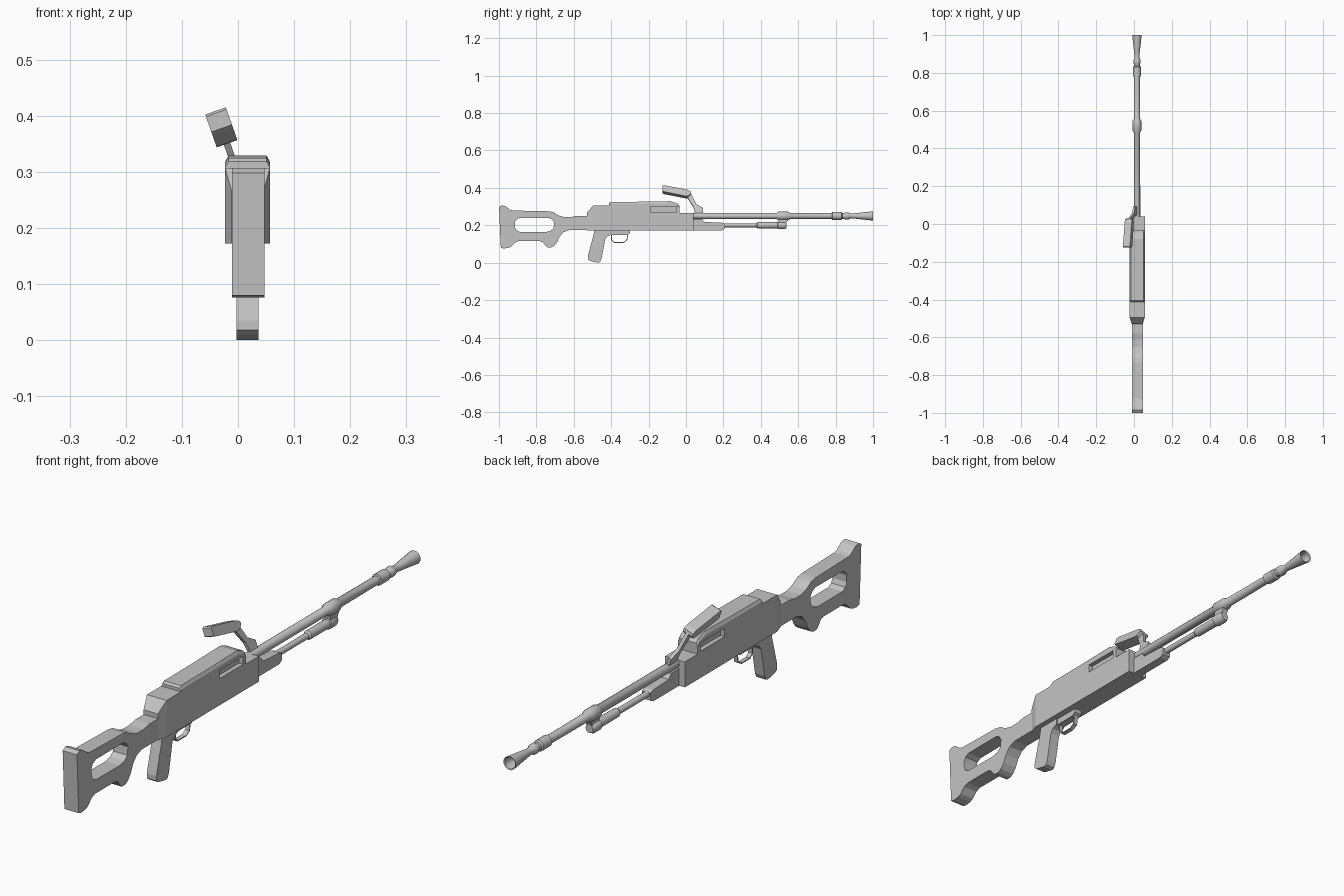
import bpy, bmesh, math
from mathutils import Matrix, Vector

if "Cube" in bpy.data.objects:
    bpy.data.objects.remove(bpy.data.objects["Cube"])

CX = 0.017  # centre plane of the body

metal = bpy.data.materials.new("plain_grey")
metal.diffuse_color = (0.55, 0.55, 0.55, 1)
metal.use_nodes = True
metal.node_tree.nodes["Principled BSDF"].inputs["Base Color"].default_value = metal.diffuse_color


def finish(name, bm, smooth=False):
    bmesh.ops.recalc_face_normals(bm, faces=bm.faces)
    me = bpy.data.meshes.new(name)
    bm.to_mesh(me)
    bm.free()
    me.materials.append(metal)
    ob = bpy.data.objects.new(name, me)
    bpy.context.collection.objects.link(ob)
    if smooth:
        bpy.ops.object.select_all(action='DESELECT')
        ob.select_set(True)
        bpy.context.view_layer.objects.active = ob
        bpy.ops.object.shade_smooth_by_angle(angle=math.radians(35))
    return ob


def loft(name, sections, closed=True):
    """Join rings of points; cap both ends."""
    bm = bmesh.new()
    rings = [[bm.verts.new(p) for p in s] for s in sections]
    n = len(rings[0])
    for a, b in zip(rings, rings[1:]):
        for i in range(n):
            j = (i + 1) % n
            bm.faces.new((a[i], a[j], b[j], b[i]))
    bm.faces.new(rings[0])
    bm.faces.new(rings[-1])
    return finish(name, bm)


def plate(name, pts, hw, cx=CX):
    """Side profile (y, z) extruded across x."""
    return loft(name, [[(cx + s * hw, y, z) for y, z in pts] for s in (-1, 1)])


def box(name, y0, y1, z0, z1, hw, cx=CX):
    return plate(name, [(y0, z0), (y1, z0), (y1, z1), (y0, z1)], hw, cx)


def lathe(name, profile, z, cx=0.0155, sides=16):
    """Revolve (y, radius) points about an axis along y."""
    bm = bmesh.new()
    vs = [bm.verts.new((0, y, r)) for y, r in profile]
    es = [bm.edges.new(p) for p in zip(vs, vs[1:])]
    bmesh.ops.spin(bm, geom=vs + es, axis=(0, 1, 0), cent=(0, 0, 0),
                   steps=sides, angle=math.tau)
    bmesh.ops.remove_doubles(bm, verts=bm.verts, dist=1e-5)
    bmesh.ops.translate(bm, verts=bm.verts, vec=(cx, 0, z))
    return finish(name, bm, True)


def cut(ob, cutter):
    m = ob.modifiers.new("cut", 'BOOLEAN')
    m.operation = 'DIFFERENCE'
    m.solver = 'EXACT'
    m.object = cutter
    cutter.hide_render = True
    cutter.hide_viewport = True


# Skeleton stock with a rounded opening
stock = plate("stock", [
    (-1, .298), (-.985, .307), (-.965, .302), (-.94, .283), (-.925, .279),
    (-.735, .275), (-.71, .27), (-.68, .252), (-.65, .244), (-.615, .244),
    (-.58, .251), (-.525, .251), (-.525, .174), (-.625, .174), (-.655, .163),
    (-.675, .14), (-.69, .108), (-.705, .09), (-.72, .082), (-.74, .082),
    (-.752, .092), (-.765, .11), (-.78, .115), (-.895, .115), (-.915, .107),
    (-.935, .086), (-.95, .079), (-.975, .076), (-.99, .08)], .029, .018)
cut(stock, plate("stock_opening_cutter", [
    (-.915, .215), (-.908, .23), (-.89, .239), (-.735, .24), (-.715, .231),
    (-.705, .215), (-.708, .185), (-.725, .17), (-.75, .164), (-.89, .165),
    (-.908, .174), (-.915, .19)], .06))

# Receiver body, with a tapered rear end
box("receiver", -.495, .04, .172, .265, .04)
box("receiver_rear_block", -.495, -.41, .265, .307, .04)
rear = [(-.53, .172), (-.53, .268), (-.495, .307), (-.495, .172)]
loft("receiver_rear_cap",
     [[(CX + s * (.029 if y < -.5 else .04), y, z) for y, z in rear]
      for s in (-1, 1)])

# Top cover with chamfered long edges and side slots
cover = loft("top_cover", [
    [(CX + x, y, z) for x, z in
     ((-.04, .265), (-.04, t - .011), (-.034, t), (.034, t), (.04, t - .011), (.04, .265))]
    for y, t in ((-.412, .318), (-.404, .325), (-.25, .326), (-.08, .329),
                 (-.047, .318), (-.035, .304))])
for side, s in (("left", -1), ("right", 1)):
    cut(cover, box("slot_cutter_" + side, -.19, -.052, .27, .3, .022, CX + s * .045))

# Lower front housing under the barrel
plate("front_housing", [(.03, .172), (.19, .172), (.205, .18), (.205, .208),
                        (.19, .214), (.1, .218), (.085, .235), (.03, .235)], .017)

# Barrel with collars and hollow flared muzzle
lathe("barrel", [
    (.0, 0), (.0, .0165), (.485, .0165), (.495, .023), (.545, .023), (.557, .0165),
    (.78, .0155), (.782, .021), (.832, .021), (.836, .015), (.845, .015),
    (.852, .019), (.868, .019), (.88, .0125), (.9, .014), (1, .025),
    (.997, .021), (.9, .009), (.9, 0)], .25)

# Gas tube and its end block
lathe("gas_tube", [
    (.19, 0), (.19, .011), (.375, .011), (.382, .0165), (.49, .0165), (.492, .021),
    (.525, .021), (.538, .015), (.538, 0)], .2)
plate("gas_block_link", [(.495, .2), (.53, .2), (.55, .24), (.495, .24)], .012)

# Pistol grip
plate("pistol_grip", [
    (-.49, .176), (-.495, .145), (-.505, .11), (-.525, .035), (-.525, .018),
    (-.515, .01), (-.47, 0), (-.46, .004), (-.452, .02), (-.432, .125),
    (-.422, .14), (-.4, .15), (-.4, .176)], .0195)

# Trigger housing and thin guard strip
plate("trigger_housing", [(-.42, .175), (-.42, .148), (-.315, .148),
                          (-.3, .158), (-.298, .175)], .015)
outer = [(-.4, .155), (-.4, .12), (-.385, .106), (-.335, .106), (-.315, .118), (-.308, .155)]
inner = [(-.396, .155), (-.396, .122), (-.383, .11), (-.337, .11), (-.319, .12), (-.312, .155)]
plate("trigger_guard", outer + inner[::-1], .008)

# Carry handle, built upright on the barrel axis and then tilted to the left
tilt = (Matrix.Translation((.0155, 0, .25)) @ Matrix.Rotation(math.radians(-19.3), 4, 'Y'))
arm = plate("handle_arm", [
    (.0, .115), (.025, .13), (.055, .065), (.092, .043), (.092, .008),
    (.05, .008), (.04, .05)], .006, 0)
grip = plate("handle_grip", [
    (-.125, .135), (-.125, .164), (-.118, .168), (.01, .141), (.026, .132),
    (.028, .122), (.012, .106), (-.005, .107), (-.115, .13)], .0195, 0)
for ob in (arm, grip):
    ob.data.transform(tilt)
